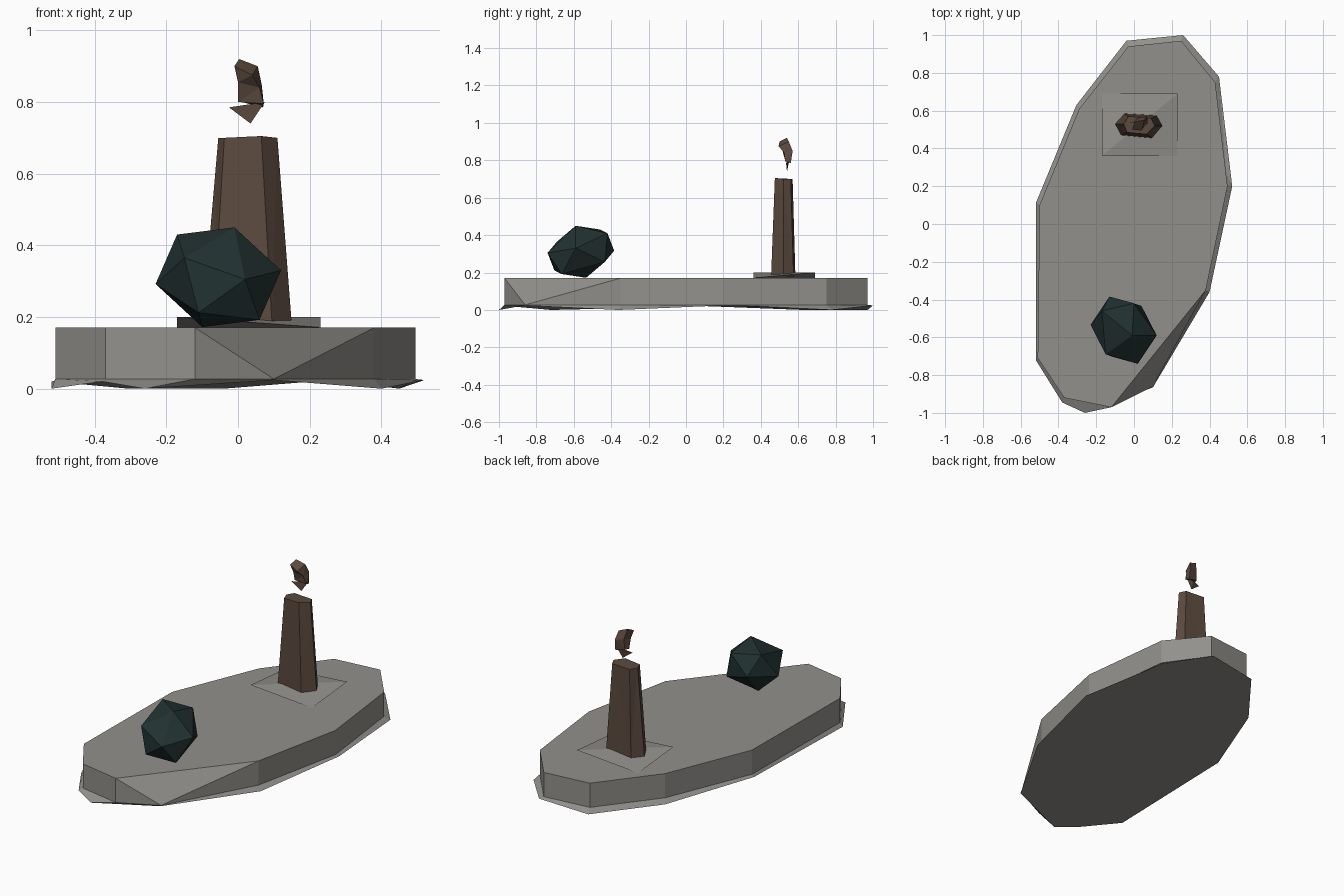
import bpy, bmesh

if "Cube" in bpy.data.objects:
    bpy.data.objects.remove(bpy.data.objects["Cube"])


def material(name, rgb):
    m = bpy.data.materials.new(name)
    m.diffuse_color = (*rgb, 1)
    m.use_nodes = True
    m.node_tree.nodes["Principled BSDF"].inputs["Base Color"].default_value = m.diffuse_color
    return m


STONE = material("stone grey", (0.29, 0.28, 0.26))
BARK = material("bark brown", (0.105, 0.068, 0.048))
LEAF = material("dark teal", (0.016, 0.031, 0.031))


def finish(name, bm, mat):
    bmesh.ops.recalc_face_normals(bm, faces=bm.faces)
    mesh = bpy.data.meshes.new(name)
    bm.to_mesh(mesh)
    bm.free()
    mesh.materials.append(mat)
    obj = bpy.data.objects.new(name, mesh)
    bpy.context.collection.objects.link(obj)
    return obj


def ring(bm, pts, z=None):
    return [bm.verts.new((p[0], p[1], p[2] if z is None else z)) for p in pts]


def bridge(bm, a, b):
    n = len(a)
    for i in range(n):
        j = (i + 1) % n
        bm.faces.new((a[i], a[j], b[j], b[i]))


def loft(name, rings, mat):
    bm = bmesh.new()
    loops = [ring(bm, r) for r in rings]
    for a, b in zip(loops, loops[1:]):
        bridge(bm, a, b)
    bm.faces.new(loops[0])
    bm.faces.new(loops[-1])
    bmesh.ops.triangulate(bm, faces=bm.faces)
    return finish(name, bm, mat)


def hull(name, pts, mat):
    bm = bmesh.new()
    bmesh.ops.convex_hull(bm, input=ring(bm, pts))
    return finish(name, bm, mat)


# Island slab: flat top, steep wall, thin flared skirt and underside
wall = [(-.03, .94), (.25, .97), (.43, .75), (.495, .2), (.38, -.35), (.10, -.86),
        (-.12, -.97), (-.37, -.92), (-.51, -.71), (-.50, .10), (-.29, .61)]
flare = [(-.04, .97, 0), (.26, 1, .024), (.45, .78, 0), (.52, .2, .024),
         (.40, -.36, 0), (.10, -.865, .024), (-.26, -1, 0), (-.38, -.945, .02),
         (-.52, -.72, 0), (-.52, .11, .02), (-.305, .63, 0)]
CHIP = 5  # the wall point that has no matching point on the top
bm = bmesh.new()
low, mid = ring(bm, flare), ring(bm, wall, .027)
top = [None if i == CHIP else bm.verts.new((*p, .17)) for i, p in enumerate(wall)]
bridge(bm, low, mid)
for i in range(len(wall)):
    j = (i + 1) % len(wall)
    bm.faces.new([v for v in (mid[i], mid[j], top[j], top[i]) if v])
bm.faces.new((mid[CHIP], top[CHIP + 1], top[CHIP - 1]))
bm.faces.new([v for v in top if v])
bm.faces.new(low)
finish("island_slab", bm, STONE)

# Shallow ridged pad under the trunk
hull("trunk_pad", [(-.17, .36, .2), (.23, .69, .2), (.23, .36, .171), (-.17, .69, .171)], STONE)

# Tapered six-sided trunk
loft("trunk", [
    [(-.10, .53, .18), (-.07, .47, .18), (.095, .455, .18),
     (.15, .52, .18), (.12, .575, .18), (-.05, .585, .18)],
    [(-.055, .53, .70), (-.038, .485, .70), (.065, .475, .705),
     (.11, .52, .70), (.09, .56, .70), (-.03, .57, .70)]], BARK)

# Broken twig floating over the trunk: thin shard and crumpled stub
hull("twig_shard", [(-.025, .535, .785), (.075, .545, .80), (.035, .54, .74), (.03, .55, .79)], BARK)
loft("twig_stub", [
    [(0, .53, .80), (.072, .53, .795), (.07, .56, .785), (.01, .555, .80)],
    [(0, .515, .855), (.06, .525, .84), (.066, .57, .85), (.015, .56, .86)],
    [(-.01, .50, .90), (.04, .495, .875), (.055, .55, .90), (.003, .54, .92)]], BARK)

# Faceted bush: six corners and their opposites about the centre
half = [(-.01, -.59, .45), (-.17, -.46, .43), (.12, -.59, .33),
        (-.15, -.69, .365), (.02, -.74, .305), (0, -.42, .41)]
opposite = [(-.11 - x, -1.124 - y, .622 - z) for x, y, z in half]
hull("bush", half + opposite, LEAF)
